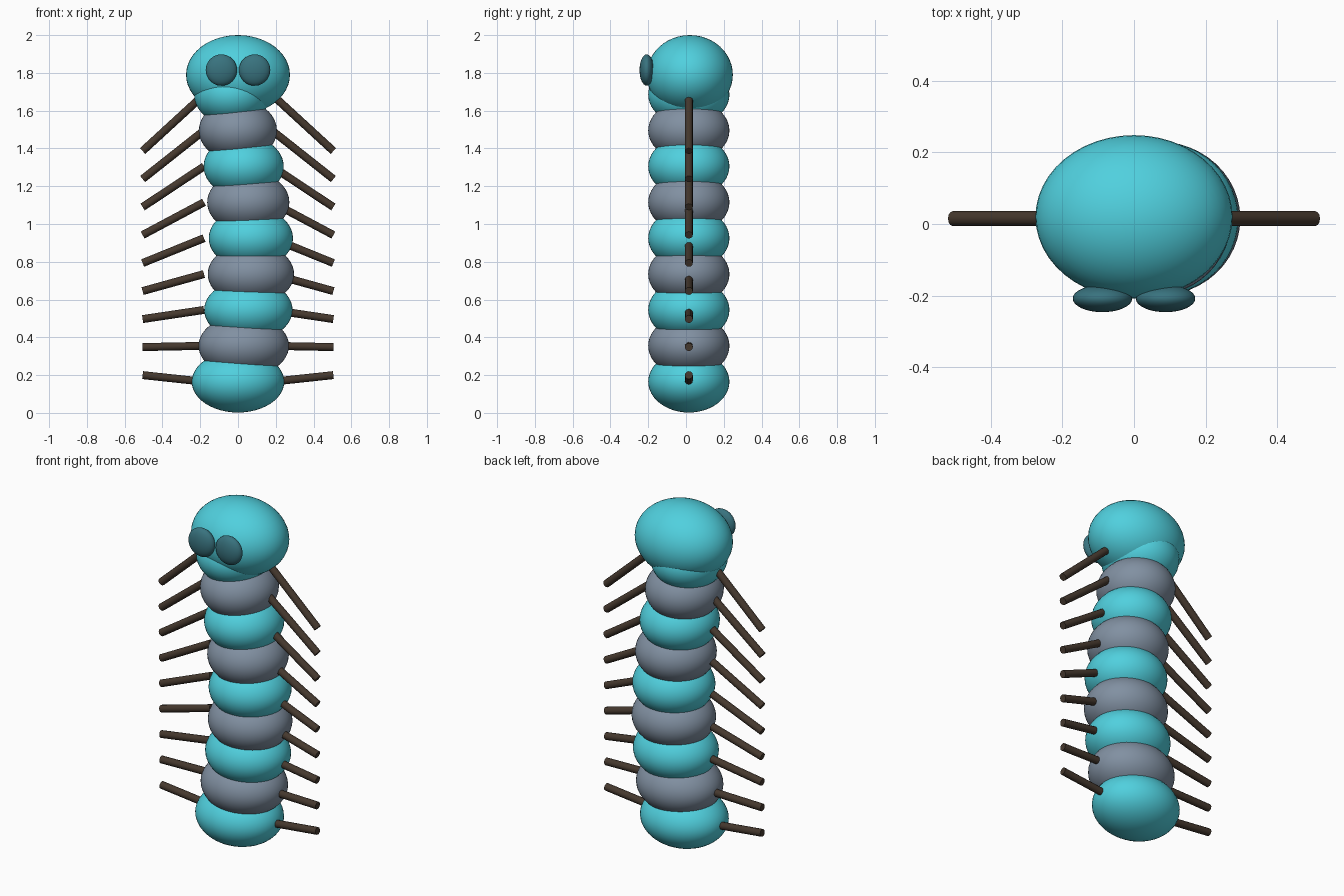
import bpy, math
from mathutils import Vector

if "Cube" in bpy.data.objects:
    bpy.data.objects.remove(bpy.data.objects["Cube"])


def material(name, rgb):
    m = bpy.data.materials.new(name)
    m.diffuse_color = (*rgb, 1)
    m.use_nodes = True
    m.node_tree.nodes["Principled BSDF"].inputs["Base Color"].default_value = m.diffuse_color
    return m


TEAL = material("teal", (0.08, 0.63, 0.73))
SLATE = material("slate", (0.22, 0.28, 0.36))
DARK_TEAL = material("dark_teal", (0.04, 0.17, 0.21))
BROWN = material("brown", (0.06, 0.04, 0.027))


def ellipsoid(name, centre, radii, mat, segments=48, rings=24):
    bpy.ops.mesh.primitive_uv_sphere_add(segments=segments, ring_count=rings, radius=1, location=centre)
    ob = bpy.context.object
    ob.name = name
    ob.scale = radii
    bpy.ops.object.transform_apply(location=False, rotation=False, scale=True)
    bpy.ops.object.shade_smooth()
    ob.data.materials.append(mat)


def rod(name, a, b, radius, mat):
    a, b = Vector(a), Vector(b)
    bpy.ops.mesh.primitive_cylinder_add(vertices=12, radius=radius, depth=(b - a).length, location=(a + b) / 2)
    ob = bpy.context.object
    ob.name = name
    ob.rotation_euler = (b - a).to_track_quat('Z', 'Y').to_euler()
    bpy.ops.object.shade_smooth_by_angle(angle=math.radians(40))
    ob.data.materials.append(mat)


# Swaying, tapering body with a pair of legs per segment
for i in range(9):
    z = 0.165 + 0.19 * i
    ellipsoid(f"body_segment_{i + 1}", (0.07 * math.sin(0.45 * i), 0.015, z),
              (0.245 - 0.0055 * i, 0.215, 0.163), SLATE if i % 2 else TEAL)
    for side, label in ((-1, "left"), (1, "right")):
        rod(f"{label}_leg_{i + 1}", (side * 0.18, 0.015, z),
            (side * 0.505, 0.015, 0.2 + 0.1483 * i), 0.021, BROWN)

# Head and eyes
ellipsoid("head", (0, 0.02, 1.79), (0.275, 0.228, 0.21), TEAL)
for side, label in ((-1, "left"), (1, "right")):
    ellipsoid(f"{label}_eye", (side * 0.088, -0.208, 1.815), (0.083, 0.038, 0.083), DARK_TEAL, 32, 16)
